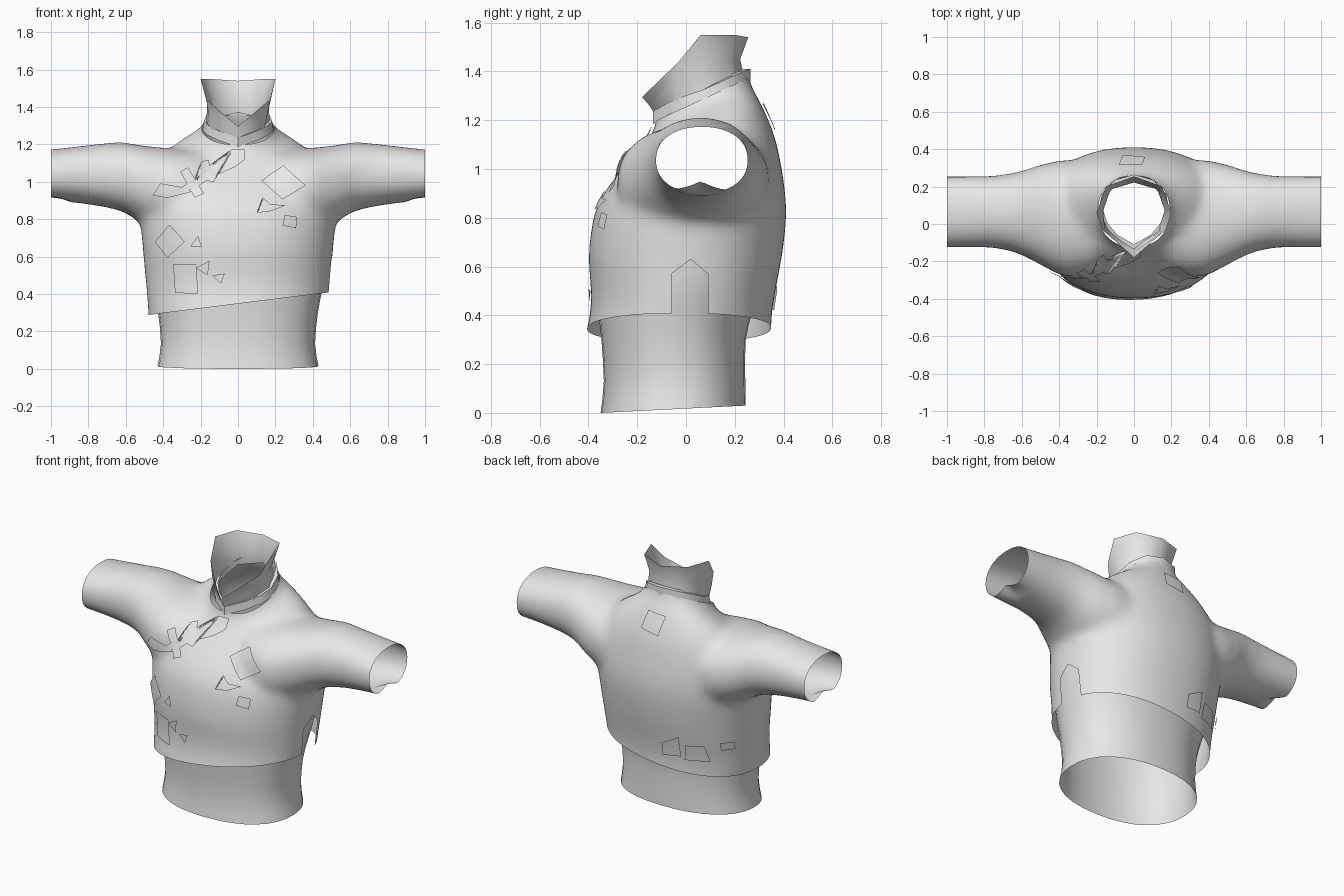
import bpy, bmesh, math
from mathutils import Vector
from mathutils.bvhtree import BVHTree

if "Cube" in bpy.data.objects:
    bpy.data.objects.remove(bpy.data.objects["Cube"])

grey = bpy.data.materials.new("plain grey cloth")
grey.diffuse_color = (0.8, 0.8, 0.8, 1)
grey.use_nodes = True
grey.node_tree.nodes["Principled BSDF"].inputs["Base Color"].default_value = grey.diffuse_color


def finish(name, bm):
    """Turn a bmesh into a smooth-shaded grey object."""
    for f in bm.faces:
        f.smooth = True
        f.material_index = 0
    me = bpy.data.meshes.new(name)
    bm.to_mesh(me)
    bm.free()
    me.materials.clear()
    me.materials.append(grey)
    ob = bpy.data.objects.new(name, me)
    bpy.context.collection.objects.link(ob)
    return ob


def flowing(rows, n=4):
    """Catmull-Rom interpolation between section settings."""
    out = []
    for i in range(len(rows) - 1):
        p0, p1 = rows[max(i - 1, 0)], rows[i]
        p2, p3 = rows[i + 1], rows[min(i + 2, len(rows) - 1)]
        for k in range(n):
            t = k / n
            out.append([.5 * (2 * b + (c - a) * t + (2 * a - 5 * b + 4 * c - d) * t * t
                              + (3 * b - a - 3 * c + d) * t ** 3)
                        for a, b, c, d in zip(p0, p1, p2, p3)])
    return out + [rows[-1]]


def oval(n, power):
    """Unit superellipse points."""
    pts = []
    for i in range(n):
        a = 2 * math.pi * i / n
        c, s = math.cos(a), math.sin(a)
        pts.append((math.copysign(abs(c) ** (2 / power), c),
                    math.copysign(abs(s) ** (2 / power), s)))
    return pts


def loft(bm, rings, caps=False):
    """Skin a list of closed point rings."""
    rows = [[bm.verts.new(p) for p in r] for r in rings]
    n = len(rows[0])
    for a, b in zip(rows, rows[1:]):
        for i in range(n):
            j = (i + 1) % n
            bm.faces.new((a[i], a[j], b[j], b[i]))
    if caps:
        bm.faces.new(rows[0][::-1])
        bm.faces.new(rows[-1])


def body_ring(hx, yf, yb, zf, zb, n=40, power=2.2):
    """Oval around the body, tilted from front height zf to back height zb."""
    cy, hy = (yf + yb) / 2, (yb - yf) / 2
    return [(hx * u, cy + hy * v, (zf + zb) / 2 + (zb - zf) / 2 * v)
            for u, v in oval(n, power)]


def sleeve_ring(x, yf, yb, z0, z1):
    return [(x, (yf + yb) / 2 + (yb - yf) / 2 * u, (z0 + z1) / 2 + (z1 - z0) / 2 * v)
            for u, v in oval(24, 2.2)]


# Jumper: closed torso and sleeves, fused into one cloth surface
bm = bmesh.new()
torso = [(.47, -.44, .36, .18, .18), (.48, -.42, .35, .29, .29), (.487, -.395, .352, .40, .40),
         (.497, -.39, .367, .50, .50), (.51, -.399, .395, .65, .65), (.525, -.375, .412, .82, .82),
         (.52, -.317, .398, .93, .97), (.46, -.243, .365, 1.02, 1.13), (.34, -.168, .312, 1.11, 1.26),
         (.20, -.128, .262, 1.17, 1.36), (.172, -.122, .247, 1.27, 1.48)]
loft(bm, [body_ring(*r) for r in flowing(torso)], True)
sleeve = [(1.1, -.128, .258, .905, 1.165), (.9, -.128, .258, .89, 1.185), (.75, -.13, .26, .87, 1.203),
          (.62, -.16, .28, .84, 1.212), (.5, -.22, .318, .77, 1.193),
          (.36, -.285, .345, .72, 1.18), (.2, -.26, .33, .74, 1.17)]
for side in (1, -1):
    loft(bm, [sleeve_ring(side * r[0], *r[1:]) for r in flowing(sleeve)], True)
bmesh.ops.recalc_face_normals(bm, faces=bm.faces)
form = finish("jumper_form", bm)
form.hide_render = True
mod = form.modifiers.new("fuse", 'REMESH')
mod.mode = 'VOXEL'
mod.voxel_size = 0.022
mod = form.modifiers.new("soften", 'SMOOTH')
mod.factor = 0.5
mod.iterations = 16
deps = bpy.context.evaluated_depsgraph_get()
cloth = bpy.data.meshes.new_from_object(form.evaluated_get(deps))
bpy.data.objects.remove(form)

bm = bmesh.new()
bm.from_mesh(cloth)
bmesh.ops.recalc_face_normals(bm, faces=bm.faces)
surface = BVHTree.FromBMesh(bm)


def trim(co, no):
    geom = bm.verts[:] + bm.edges[:] + bm.faces[:]
    bmesh.ops.bisect_plane(bm, geom=geom, plane_co=co, plane_no=no, clear_outer=True)


# Open the cuffs, the slanted hem and the tilted neck
trim((1, 0, 0), (1, 0, 0))
trim((-1, 0, 0), (-1, 0, 0))
trim((0, 0, .348), (.125, 0, -1))
trim((0, -.12, 1.20), (0, -.46, 1))

# Side slit on one side of the hem
slit = [((-.06, .5), (-1, 0)), ((.09, .5), (1, 0)),
        ((.02, .63), (-.6, .8)), ((.02, .63), (.65, .76))]
for (y, z), (ny, nz) in slit:
    faces = [f for f in bm.faces if f.calc_center_median().x > .3
             and f.calc_center_median().z < .72 and abs(f.calc_center_median().y) < .18]
    geom = set(faces)
    for f in faces:
        geom.update(f.verts, f.edges)
    bmesh.ops.bisect_plane(bm, geom=list(geom), plane_co=(0, y, z), plane_no=(0, ny, nz))


def in_slit(c):
    return c.x > .3 and all((c.y - y) * ny + (c.z - z) * nz < 0 for (y, z), (ny, nz) in slit)


gone = [f for f in bm.faces if in_slit(f.calc_center_median())]
bmesh.ops.delete(bm, geom=gone, context='FACES')

# Raised dip in the underside of each cuff
for v in bm.verts:
    if abs(v.co.x) > .9 and v.co.z < 1:
        v.co.z += .05 * (abs(v.co.x) - .9) / .1 * max(0, 1 - abs(v.co.y - .06) / .1)
finish("jumper", bm)

# Undershirt
bm = bmesh.new()
under = [(.43, -.35, .245, 0, .03), (.412, -.337, .243, .13, .14), (.427, -.347, .245, .30, .30),
         (.45, -.36, .275, .42, .42), (.475, -.365, .32, .55, .55), (.485, -.365, .35, .68, .68)]
loft(bm, [body_ring(*r, n=32, power=2.25) for r in flowing(under, 2)])
bmesh.ops.recalc_face_normals(bm, faces=bm.faces)
finish("undershirt", bm)


def mirrored(row):
    return row + [(-x, y, z) for x, y, z in row[-2:0:-1]]


# Neck band, pointed at the front, hugging the collar
low = [(0, -.135, 1.185), (.105, -.075, 1.222), (.165, -.005, 1.25), (.19, .07, 1.275),
       (.172, .16, 1.315), (.11, .235, 1.35), (0, .264, 1.36)]
high = [(x * .96, y, z + .05) for x, y, z in low]
lip = [(x * .86, .065 + (y - .065) * .87, z + .05) for x, y, z in low]
bm = bmesh.new()
loft(bm, [mirrored(r) for r in (low, high, lip)])
bmesh.ops.recalc_face_normals(bm, faces=bm.faces)
band_ob = finish("neck_band", bm)
band_ob.data.set_sharp_from_angle(angle=math.radians(40))

# Flared collar with a low pointed front
base = [(0, -.118, 1.21), (.13, -.035, 1.25), (.17, .07, 1.28), (.135, .19, 1.34), (0, .24, 1.37)]
waist = [(0, -.15, 1.26), (.155, -.035, 1.35), (.165, .07, 1.42), (.125, .185, 1.45), (0, .222, 1.45)]
rim = [(0, -.18, 1.295), (.17, -.03, 1.44), (.20, .06, 1.55), (.15, .20, 1.55), (0, .255, 1.54)]
bm = bmesh.new()
loft(bm, [mirrored(r) for r in (base, waist, rim)])
bmesh.ops.recalc_face_normals(bm, faces=bm.faces)
finish("collar", bm)


# Thin cloth patches laid on the jumper
def patch(name, outline, facing):
    p = bmesh.new()
    p.faces.new([p.verts.new((x, 0, z)) for x, z in outline])
    bmesh.ops.triangulate(p, faces=p.faces[:])
    bmesh.ops.subdivide_edges(p, edges=p.edges[:], cuts=3, use_grid_fill=True)
    for v in p.verts:
        hit, normal, _, _ = surface.ray_cast(Vector((v.co.x, 2 * facing, v.co.z)), Vector((0, -facing, 0)))
        if hit:
            if normal.y * facing < 0:
                normal = -normal
            v.co = hit + normal * .012
    p.normal_update()
    if sum(f.normal.y for f in p.faces) * facing < 0:
        bmesh.ops.reverse_faces(p, faces=p.faces[:])
    finish(name, p)


front = [
    ("waist_diamond", [(-.36, .77), (-.435, .68), (-.37, .595), (-.28, .68)]),
    ("waist_square", [(-.34, .56), (-.22, .56), (-.21, .40), (-.33, .405)]),
    ("small_triangle", [(-.25, .655), (-.21, .71), (-.19, .65)]),
    ("scrap_upper", [(-.22, .54), (-.15, .58), (-.16, .5)]),
    ("scrap_lower", [(-.135, .50), (-.07, .51), (-.09, .455)]),
    ("chest_square", [(.125, 1.0), (.245, 1.08), (.36, .98), (.235, .90)]),
    ("small_square", [(.245, .82), (.31, .81), (.305, .75), (.235, .765)]),
    ("chest_scrap", [(.10, .83), (.14, .86), (.13, .91), (.17, .875), (.25, .87), (.18, .84)]),
    ("chest_strap", [(-.45, .93), (-.41, .99), (-.30, .97), (-.20, 1.04), (-.20, 1.10), (-.16, 1.11),
                     (-.15, 1.08), (-.03, 1.12), (-.03, 1.17), (.035, 1.17), (.035, 1.11), (-.02, 1.07),
                     (-.11, 1.03), (-.13, .99), (-.17, 1.0), (-.26, .94), (-.38, .915)]),
    ("strap_cross", [(-.31, 1.05), (-.27, 1.07), (-.18, .93), (-.23, .91)]),
]
back = [
    ("nape_patch", [(-.08, 1.26), (.04, 1.27), (.06, 1.17), (-.06, 1.15)]),
    ("back_patch_inner", [(-.20, .56), (-.09, .50), (-.09, .42), (-.20, .43)]),
    ("back_patch_middle", [(-.33, .51), (-.23, .51), (-.22, .41), (-.35, .41)]),
    ("back_patch_outer", [(-.45, .53), (-.40, .53), (-.40, .48), (-.45, .48)]),
]
for name, outline in front:
    patch(name, outline, -1)
for name, outline in back:
    patch(name, outline, 1)
